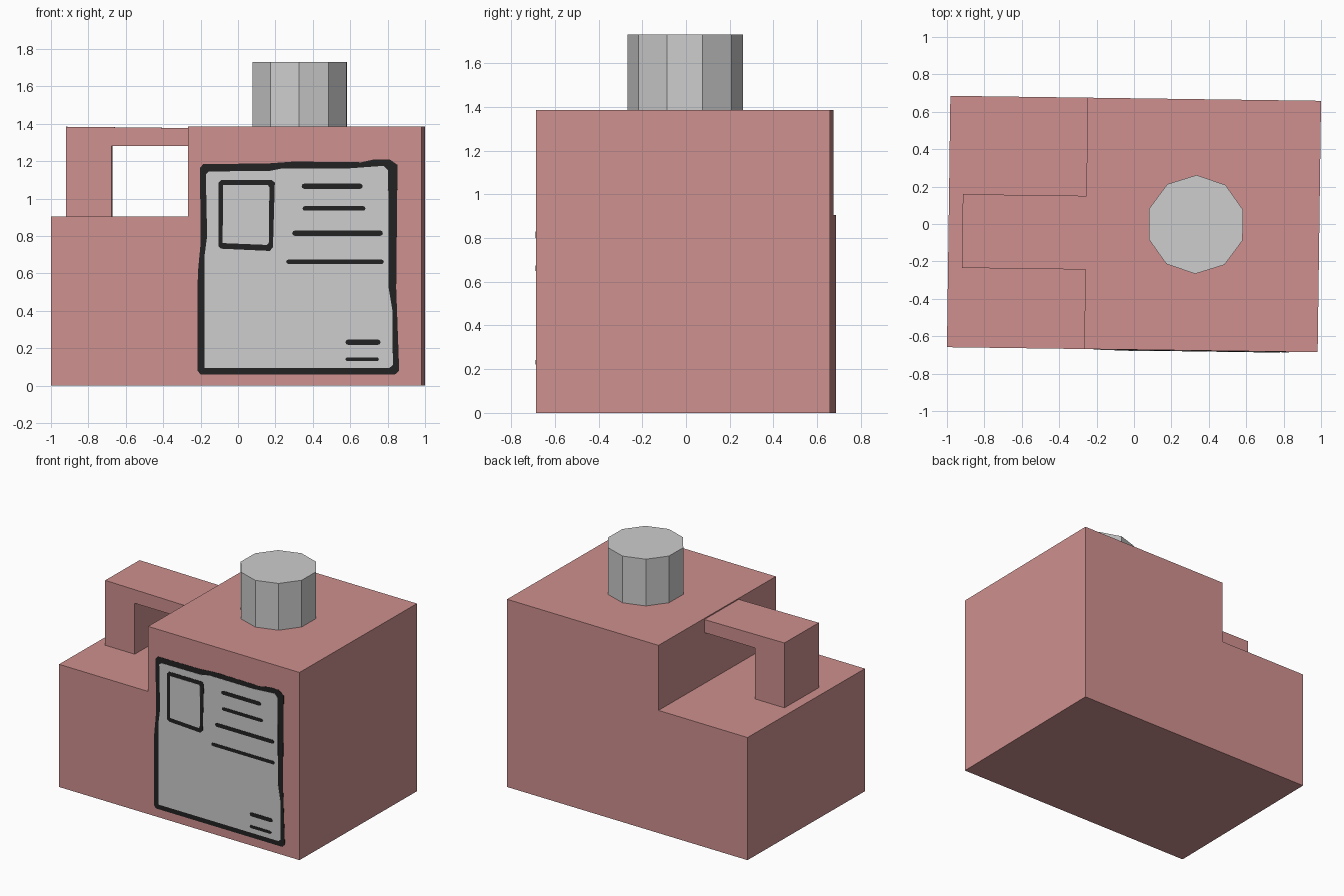
import bpy, bmesh, math
from mathutils import Matrix, Vector

if "Cube" in bpy.data.objects:
    bpy.data.objects.remove(bpy.data.objects["Cube"])

TILT = Matrix.Rotation(-0.0135, 4, 'Z')   # whole model is turned very slightly
FRONT = -0.672                            # front plane before the turn


def material(name, rgb):
    m = bpy.data.materials.new(name)
    m.diffuse_color = (*rgb, 1)
    m.use_nodes = True
    m.node_tree.nodes["Principled BSDF"].inputs["Base Color"].default_value = m.diffuse_color
    return m


PINK = material("dusty_pink", (0.62, 0.28, 0.275))
GREY = material("light_grey", (0.61, 0.61, 0.61))
BLACK = material("ink_black", (0.016, 0.016, 0.016))


def prism(name, profile, a, b, mat, axis='Y'):
    """Extrude a 2D profile from a to b along Y (profile in xz) or Z (in xy)."""
    def place(p, d):
        return Vector((p[0], d, p[1])) if axis == 'Y' else Vector((p[0], p[1], d))
    bm = bmesh.new()
    face = bm.faces.new([bm.verts.new(place(p, a)) for p in profile])
    out = bmesh.ops.extrude_face_region(bm, geom=[face])
    moved = [v for v in out['geom'] if isinstance(v, bmesh.types.BMVert)]
    bmesh.ops.translate(bm, verts=moved, vec=place((0, 0), b - a))
    if not any(len(f.verts) == len(profile) and
               all(v not in moved for v in f.verts) for f in bm.faces):
        bm.faces.new([v for v in bm.verts if v not in moved])
    bmesh.ops.recalc_face_normals(bm, faces=bm.faces)
    bm.transform(TILT)
    me = bpy.data.meshes.new(name)
    bm.to_mesh(me)
    bm.free()
    me.materials.append(mat)
    ob = bpy.data.objects.new(name, me)
    bpy.context.collection.objects.link(ob)
    return ob


def plate(name, profile, height, mat):
    """Thin painted plate on the front; shift compensates for the slight turn."""
    prism(name, [(x + 0.009, z) for x, z in profile],
          FRONT + 0.0005, FRONT - height, mat)


def stroke(name, x0, x1, z, w):
    """Horizontal ink stroke with rounded ends."""
    r = w / 2
    pts = []
    for cx, start in ((x1 - r, -90), (x0 + r, 90)):
        for k in range(5):
            t = math.radians(start + 45 * k)
            pts.append((cx + r * math.cos(t), z + r * math.sin(t)))
    plate(name, pts, 0.005, BLACK)


# Stepped jug body
prism("body", [(-0.991, 0), (0.991, 0), (0.991, 1.385), (-0.257, 1.385),
               (-0.257, 0.905), (-0.991, 0.905)], FRONT, 0.672, PINK)

# Square handle bridging the step
prism("handle", [(-0.917, 0.905), (-0.674, 0.905), (-0.674, 1.281), (-0.257, 1.281),
                 (-0.257, 1.377), (-0.917, 1.384)], -0.247, 0.147, PINK)

# Ten-sided cap
prism("cap", [(0.331 + 0.264 * math.cos(math.radians(90 + 36 * k)),
               0.002 + 0.264 * math.sin(math.radians(90 + 36 * k)))
              for k in range(10)], 1.38, 1.73, GREY, 'Z')

# Label: hand-drawn border and paper
plate("label_border", [(-0.203, 1.165), (-0.185, 1.185), (0.15, 1.187), (0.3, 1.198),
                       (0.66, 1.194), (0.73, 1.21), (0.81, 1.21), (0.853, 1.18),
                       (0.846, 0.52), (0.862, 0.08), (0.84, 0.06), (-0.2, 0.06),
                       (-0.217, 0.08), (-0.215, 0.6), (-0.2, 0.76)], 0.0015, BLACK)
plate("label_paper", [(-0.172, 1.13), (-0.155, 1.145), (0.17, 1.148), (0.24, 1.162),
                      (0.6, 1.162), (0.78, 1.175), (0.803, 1.15), (0.806, 0.52),
                      (0.826, 0.4), (0.828, 0.11), (0.81, 0.095), (-0.18, 0.095),
                      (-0.178, 0.7), (-0.165, 0.8)], 0.003, GREY)

# Label picture frame
plate("picture_border", [(-0.105, 1.085), (-0.09, 1.1), (0.18, 1.1), (0.197, 1.085),
                         (0.187, 0.74), (0.17, 0.72), (-0.09, 0.732), (-0.105, 0.745)],
      0.0045, BLACK)
plate("picture_paper", [(-0.08, 1.072), (0.16, 1.072), (0.168, 1.06), (0.165, 0.765),
                        (0.155, 0.752), (-0.082, 0.762)], 0.006, GREY)

# Label ruled strokes
for i, s in enumerate([(0.34, 0.667, 1.066, 0.028), (0.345, 0.682, 0.947, 0.024),
                       (0.29, 0.775, 0.815, 0.028), (0.258, 0.78, 0.662, 0.024),
                       (0.575, 0.762, 0.232, 0.028), (0.575, 0.753, 0.141, 0.021)]):
    stroke(f"label_stroke_{i + 1}", *s)
